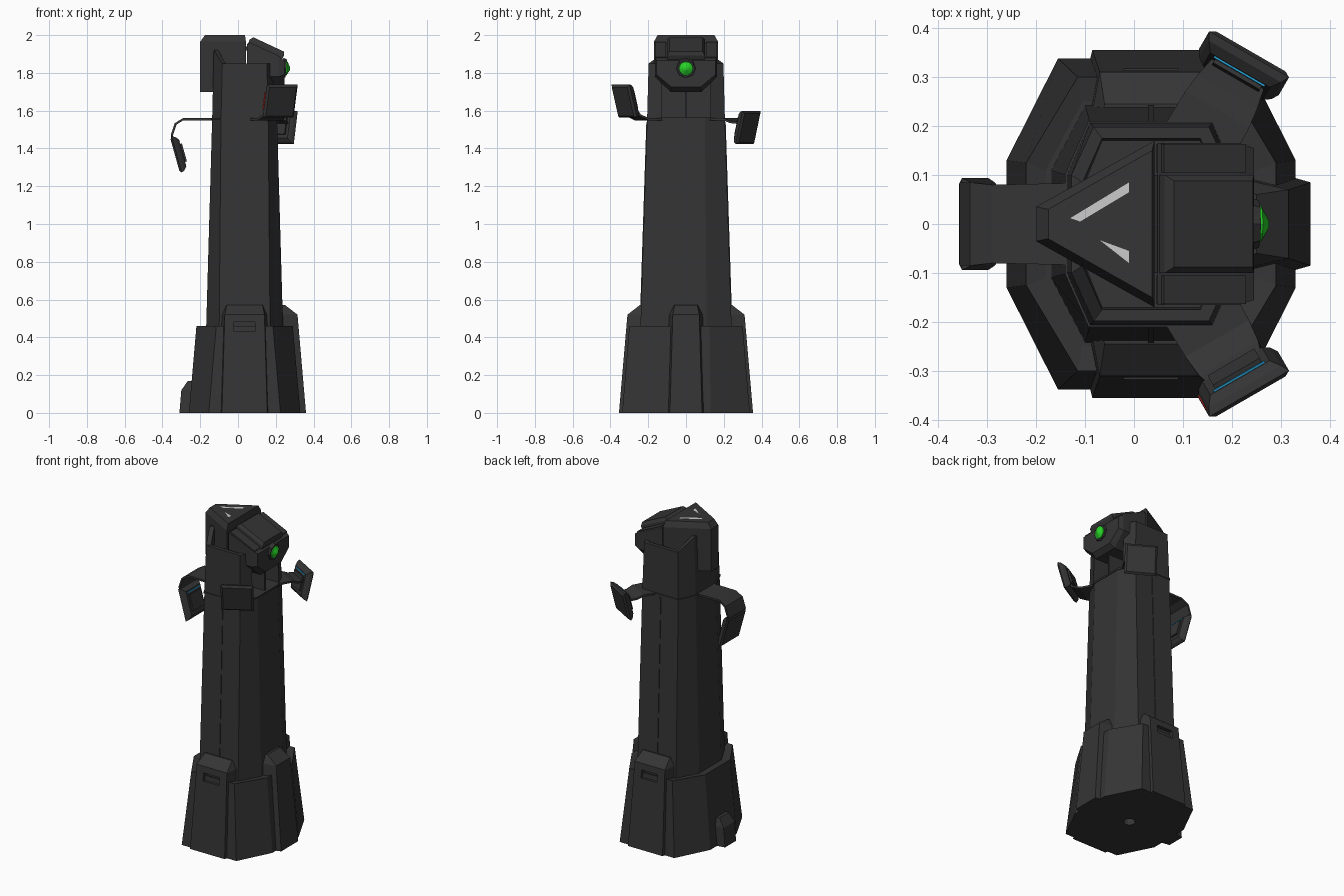
import bpy, bmesh, math
from mathutils import Vector, Matrix

if "Cube" in bpy.data.objects:
    bpy.data.objects.remove(bpy.data.objects["Cube"])

CX = 0.035  # axis of the tower


def mat(name, rgb):
    m = bpy.data.materials.new(name)
    m.diffuse_color = (*rgb, 1)
    m.use_nodes = True
    m.node_tree.nodes["Principled BSDF"].inputs["Base Color"].default_value = m.diffuse_color
    return m


DARK = mat("dark_metal", (0.035, 0.035, 0.035))
GREEN = mat("green_lens", (0.02, 0.65, 0.02))
CYAN = mat("cyan_light", (0.02, 0.35, 0.65))
RED = mat("red_light", (0.55, 0.02, 0.02))
PALE = mat("pale_inlay", (0.55, 0.55, 0.55))


def loft(name, sections, material=DARK, mx=Matrix()):
    """Join matching point loops with quads and cap both ends."""
    bm = bmesh.new()
    rows = [[bm.verts.new(mx @ Vector(p)) for p in s] for s in sections]
    n = len(rows[0])
    for a, b in zip(rows, rows[1:]):
        for i in range(n):
            j = (i + 1) % n
            bm.faces.new((a[i], a[j], b[j], b[i]))
    bm.faces.new(rows[0][::-1])
    bm.faces.new(rows[-1])
    bmesh.ops.recalc_face_normals(bm, faces=bm.faces)
    me = bpy.data.meshes.new(name)
    bm.to_mesh(me)
    bm.free()
    ob = bpy.data.objects.new(name, me)
    bpy.context.collection.objects.link(ob)
    me.materials.append(material)
    return ob


def rect(x0, x1, h0, h1, z):
    """Trapezoid in plan: half width h0 at x0, h1 at x1."""
    return [(x0, -h0, z), (x1, -h1, z), (x1, h1, z), (x0, h0, z)]


def box(name, lo, hi, material=DARK, mx=Matrix()):
    secs = [[(lo[0], lo[1], z), (hi[0], lo[1], z), (hi[0], hi[1], z), (lo[0], hi[1], z)]
            for z in (lo[2], hi[2])]
    return loft(name, secs, material, mx)


def octagon(a, b, hx, hy, z, zback=None):
    zb = z if zback is None else zback
    return [(CX + a, -hy, z), (CX + a, hy, z), (CX + hx, b, z), (CX - hx, b, z),
            (CX - a, hy, zb), (CX - a, -hy, zb), (CX - hx, -b, z), (CX + hx, -b, z)]


def disc(x, y, z, r, n=12):
    return [(x + r * math.cos(i * math.tau / n), y + r * math.sin(i * math.tau / n), z)
            for i in range(n)]


def cut(ob, cutter):
    cutter.hide_render = True
    cutter.hide_set(True)
    m = ob.modifiers.new("cut", 'BOOLEAN')
    m.operation, m.object, m.solver = 'DIFFERENCE', cutter, 'EXACT'


def radial(deg):
    return Matrix.Translation((CX, 0, 0)) @ Matrix.Rotation(math.radians(deg), 4, 'Z')


# flared base with two sockets underneath
base = loft("base_skirt", [octagon(.295, .338, .19, .13, 0),
                           octagon(.255, .30, .15, .125, .46),
                           octagon(.215, .25, .14, .11, .45)])
for x in (CX, CX + .22):
    cut(base, loft("socket_cutter", [disc(x, 0, -.02, .035), disc(x, 0, .05, .035)]))

# buttresses on three sides, slotted on front and back
for name, deg, r0, h in (("front_buttress", -90, .355, .12), ("back_buttress", 90, .355, .12),
                         ("side_buttress", 0, .325, .085)):
    mx = radial(deg)
    ob = loft(name, [rect(.15, r0, h + .05, h, 0),
                     rect(.15, r0 - .045, h + .015, h - .015, .52),
                     rect(.15, r0 - .11, h - .01, h - .025, .57)], DARK, mx)
    if deg:
        cut(ob, box(name + "_slot_cutter", (.29, -.055, .43), (.45, .055, .48), DARK, mx))
loft("foot_box", [rect(.25, .345, .07, .055, 0), rect(.25, .335, .07, .055, .12),
                  rect(.25, .30, .06, .045, .17)], DARK, radial(180))

# tapering tower, open below the head
tower = loft("tower", [octagon(.205, .243, .135, .11, .40),
                       octagon(.172, .206, .125, .10, 1.55),
                       octagon(.163, .198, .118, .10, 1.85, 1.92),
                       octagon(.14, .175, .10, .085, 1.85, 1.92),
                       octagon(.135, .17, .10, .085, 1.79)])
cut(tower, box("window_cutter", (.06, -.13, 1.565), (.4, .13, 1.95)))
box("neck_rib", (.04, -.006, 1.56), (.19, .006, 1.75))
loft("collar_seam", [octagon(.176, .21, .128, .102, 1.55),
                     octagon(.176, .21, .128, .102, 1.56)])
for s in (-1, 1):  # thin raised seams up the front and back
    loft("tower_seam", [[(CX + dx, s * (y + dy), z) for dx, dy in
                         ((-.006, -.02), (.006, -.02), (.006, .003), (-.006, .003))]
                        for y, z in ((.241, .5), (.207, 1.54))])

# triangular hood with chamfered roof
tri = [(-.2, -.035), (.042, -.17), (.042, .17), (-.2, .035)]
roof = [(-.175, -.03), (.037, -.15), (.037, .15), (-.175, .03)]
loft("hood", [[(x, y, 1.70) for x, y in tri], [(x, y, 1.965) for x, y in tri],
              [(x, y, 2.0) for x, y in roof]])
for name, pts in (("roof_inlay_a", ((-.13, .012), (-.11, .005), (-.01, .065), (-.01, .085))),
                  ("roof_inlay_b", ((-.07, -.033), (-.01, -.08), (-.01, -.055)))):
    loft(name, [[(x, y, z) for x, y in pts] for z in (1.99, 2.001)], PALE)


# sensor head: chamfered below, sloping down on top
def head_section(x, top, low, mid, w):
    return [(x, -w, top), (x, -w, mid), (x, -w * .5, low), (x, w * .5, low),
            (x, w, mid), (x, w, top)]


loft("sensor_head", [head_section(.048, 1.955, 1.70, 1.78, .165),
                     head_section(.215, 1.885, 1.70, 1.78, .165),
                     head_section(.245, 1.865, 1.725, 1.79, .155)])
tilt = Matrix.Translation((.05, 0, 1.95)) @ Matrix.Rotation(math.radians(25), 4, 'Y')
loft("head_lid", [rect(.0, .20, .10, .10, -.03), rect(.0, .20, .10, .10, .03),
                  rect(.012, .19, .088, .088, .048)], DARK, tilt)
for s in (-1, 1):
    box("head_cheek", (.005, min(s * .105, s * .163), -.02),
        (.19, max(s * .105, s * .163), .016), DARK, tilt)

# eye: housing ring and domed lens facing +x
eye = Matrix.Translation((.235, 0, 1.825)) @ Matrix.Rotation(math.radians(95), 4, 'Y')
loft("eye_housing", [disc(0, 0, 0, .055, 8), disc(0, 0, .02, .048, 8)], DARK, eye)
loft("eye_lens", [disc(0, 0, .01, .04), disc(0, 0, .025, .036), disc(0, 0, .04, .008)],
     GREEN, eye)


# three folding arms, each a bent strip with a paddle
def arm(name, deg, path, top, bottom, red=False):
    mx = radial(deg)
    secs = []
    for i, (r, z, w) in enumerate(path):
        a, b = path[max(i - 1, 0)], path[min(i + 1, len(path) - 1)]
        d = Vector((b[0] - a[0], b[1] - a[1])).normalized()
        nr, nz = -d.y * .006, d.x * .006
        secs.append([(r - nr, -w, z - nz), (r + nr, -w, z + nz),
                     (r + nr, w, z + nz), (r - nr, w, z - nz)])
    loft(name + "_strip", secs, DARK, mx)
    # paddle frame: X outward, Y across, Z along its length
    up = Vector((top[0] - bottom[0], 0, top[1] - bottom[1]))
    hl = up.length / 2
    up.normalize()
    out = Vector((0, 1, 0)).cross(up)
    c = Vector(((top[0] + bottom[0]) / 2, 0, (top[1] + bottom[1]) / 2))
    pm = mx @ Matrix.Translation(c) @ Matrix((out, (0, 1, 0), up)).transposed().to_4x4()

    def layer(t, w, h):
        return [(t, -w, -h), (t, w, -h), (t, w, h), (t, -w, h)]
    loft(name + "_paddle", [layer(-.024, .07, hl - .025), layer(-.008, .085, hl - .006),
                            layer(.008, .094, hl), layer(.018, .082, hl - .012)], DARK, pm)
    box(name + "_paddle_back", (-.034, -.055, -hl * .5), (-.02, .055, hl * .5), DARK, pm)
    box(name + "_light", (-.028, -.06, hl * .62), (-.02, .06, hl * .68), CYAN, pm)
    if red:
        box(name + "_red_light", (-.008, -.093, -.045), (.004, -.09, .045), RED, pm)


arm("rear_arm", 180, [(.1, 1.555, .085), (.325, 1.555, .08), (.365, 1.53, .085),
                      (.385, 1.47, .085), (.375, 1.42, .06)], (.378, 1.465), (.325, 1.275))
arm("back_arm", 60, [(.1, 1.555, .08), (.27, 1.555, .075), (.31, 1.54, .07),
                     (.36, 1.535, .06)], (.392, 1.60), (.35, 1.425))
arm("front_arm", -60, [(.1, 1.555, .08), (.27, 1.555, .075), (.32, 1.575, .07),
                       (.35, 1.62, .06)], (.392, 1.74), (.347, 1.565), True)
